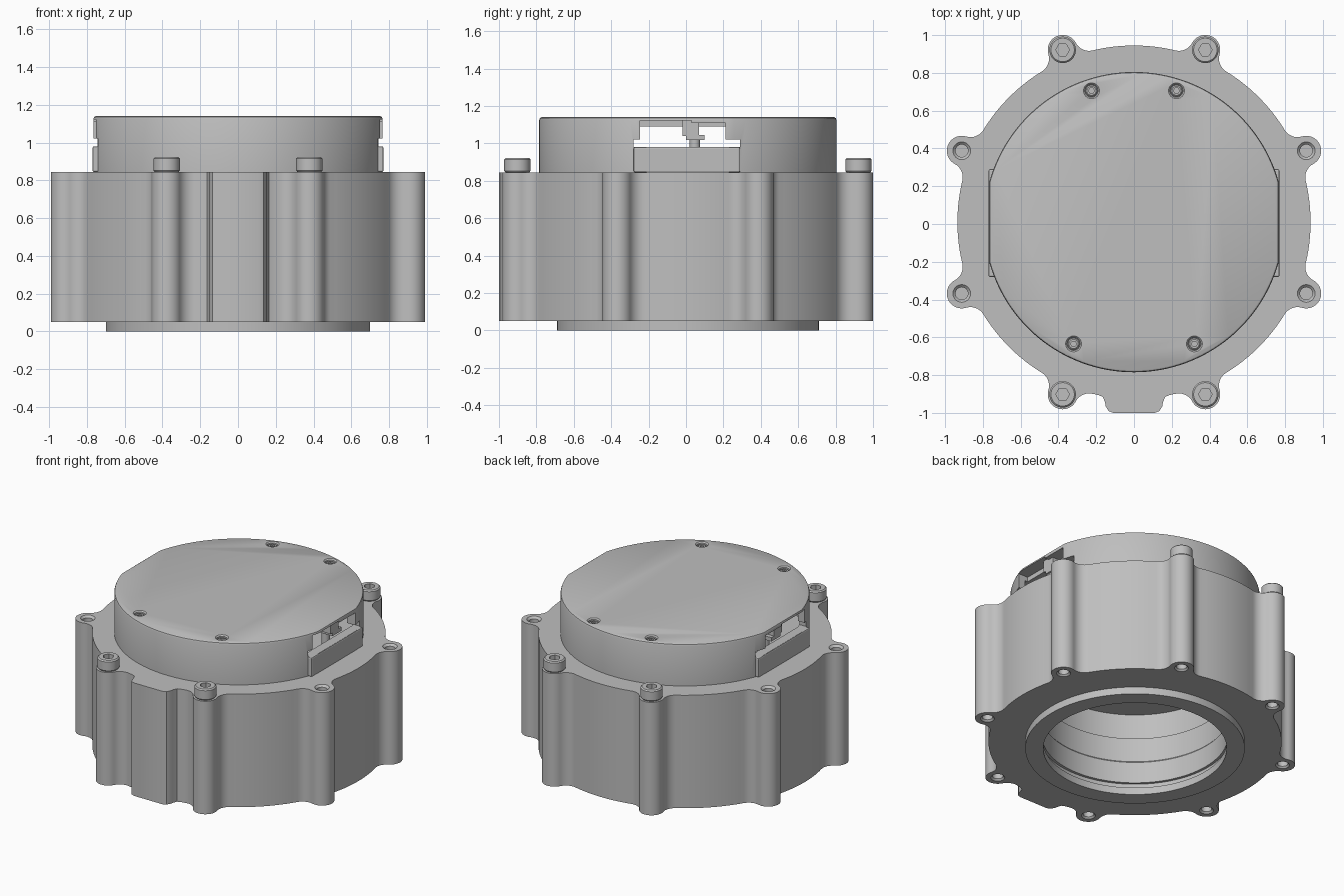
import bpy, bmesh, math
from math import pi, cos, sin, acos, atan2

cube = bpy.data.objects.get("Cube")
if cube:
    bpy.data.objects.remove(cube, do_unlink=True)

CY = 0.01          # centre of the round parts along y
TOP, CAP_TOP = 0.845, 1.14

grey = bpy.data.materials.new("metal_grey")
grey.use_nodes = True
grey.diffuse_color = (0.52, 0.52, 0.52, 1)
grey.node_tree.nodes["Principled BSDF"].inputs["Base Color"].default_value = (0.52, 0.52, 0.52, 1)


def circle(n=128):
    return [(cos(2 * pi * i / n), sin(2 * pi * i / n)) for i in range(n)]


def loft(name, outline, rings, loc=(0, CY, 0)):
    """Closed solid: the outline repeated at each (scale, z) ring."""
    bm = bmesh.new()
    loops = [[bm.verts.new((x * s, y * s, z)) for x, y in outline] for s, z in rings]
    n = len(outline)
    for low, high in zip(loops, loops[1:]):
        for i in range(n):
            j = (i + 1) % n
            bm.faces.new((low[i], low[j], high[j], high[i]))
    bm.faces.new(loops[0][::-1])
    bm.faces.new(loops[-1])
    bmesh.ops.recalc_face_normals(bm, faces=bm.faces)
    mesh = bpy.data.meshes.new(name)
    bm.to_mesh(mesh)
    bm.free()
    mesh.materials.append(grey)
    obj = bpy.data.objects.new(name, mesh)
    obj.location = loc
    bpy.context.collection.objects.link(obj)
    return obj


def box(name, x0, x1, y0, y1, z0, z1):
    return loft(name, [(x0, y0), (x1, y0), (x1, y1), (x0, y1)], [(1, z0), (1, z1)], (0, 0, 0))


def activate(obj):
    bpy.ops.object.select_all(action='DESELECT')
    obj.select_set(True)
    bpy.context.view_layer.objects.active = obj


def combine(obj, other, operation='DIFFERENCE'):
    mod = obj.modifiers.new("combine", 'BOOLEAN')
    mod.operation, mod.solver, mod.object = operation, 'EXACT', other
    activate(obj)
    bpy.ops.object.modifier_apply(modifier=mod.name)
    bpy.data.objects.remove(other, do_unlink=True)


def smooth(obj):
    activate(obj)
    bpy.ops.object.shade_smooth_by_angle(angle=math.radians(30))


def copies(obj, places):
    for x, y in places:
        dup = obj.copy()
        dup.location = (x, y, obj.location.z)
        bpy.context.collection.objects.link(dup)


# Housing outline: circle with eight filleted lugs and a front tab
R, LUG_D, LUG_R, FIL = 0.935, 0.987, 0.079, 0.08
a = acos(((R + FIL) ** 2 + LUG_D ** 2 - (LUG_R + FIL) ** 2) / (2 * LUG_D * (R + FIL)))
fx, fy = (R + FIL) * cos(a), -(R + FIL) * sin(a)
b = atan2(-fy, LUG_D - fx)


def arc(cx, cy, r, start, end, n):
    return [(cx + r * cos(start + (end - start) * i / n),
             cy + r * sin(start + (end - start) * i / n)) for i in range(n + 1)]


half = arc(fx, fy, FIL, pi - a, b, 8) + arc(LUG_D, 0, LUG_R, b - pi, 0, 12)[1:]
lug = half + [(x, -y) for x, y in half[-2::-1]]
tab = [(0.11, -1.01), (0.135, -1.0), (0.15, -0.975), (0.153, -0.955), (0.165, -0.925), (0.19, -0.915)]

outline, lugs = [], []
for k in range(8):
    t = pi / 8 + k * pi / 4
    outline += [(x * cos(t) - y * sin(t), x * sin(t) + y * cos(t)) for x, y in lug]
    lugs.append((LUG_D * cos(t), LUG_D * sin(t) + CY))
    if k == 5:
        outline += [(-x, y) for x, y in tab[::-1]] + tab
    else:
        outline += arc(0, 0, R, t + a, t + pi / 4 - a, 12)[1:-1]

# Housing with bottom spigot and stepped bore
housing = loft("housing", outline, [(1, 0.05), (1, TOP)])
combine(housing, loft("spigot", circle(), [(0.70, 0), (0.70, 0.1)]), 'UNION')
combine(housing, loft("bore", circle(), [
    (0.585, -0.1), (0.585, 0.05), (0.61, 0.05), (0.61, 0.09), (0.592, 0.09),
    (0.592, 0.24), (0.6, 0.25), (0.6, 0.42), (0.61, 0.42), (0.61, 0.6)]))

# Lug holes, chamfered at both ends
for x, y in lugs:
    combine(housing, loft("lower_hole", circle(24), [
        (0.055, 0.04), (0.034, 0.061), (0.034, 0.4)], (x, y, 0)))
    combine(housing, loft("upper_hole", circle(24), [
        (0.033, TOP - 0.12), (0.033, TOP - 0.014), (0.055, TOP + 0.008)], (x, y, 0)))
smooth(housing)

# Socket head bolts in the front and back lugs
bolted = [p for p in lugs if abs(p[0]) < 0.6]
bolt = loft("bolt", circle(40), [
    (0.03, -0.1), (0.03, 0), (0.064, 0), (0.07, 0.008), (0.07, 0.07), (0.062, 0.078)],
    (*bolted[0], TOP))
combine(bolt, loft("socket", circle(6), [(0.036, 0.038), (0.036, 0.1)], (*bolted[0], TOP)))
smooth(bolt)
copies(bolt, bolted[1:])


# Cap: round shell with two flat sides and a softened top edge
def flattened(r, flat):
    edge = acos(flat / r)
    right = arc(0, 0, r, edge, pi - edge, 60)
    return right + [(-x, -y) for x, y in right]


cap = loft("cap", flattened(0.795, 0.766), [
    (1, TOP), (1, CAP_TOP - 0.016), (0.995, CAP_TOP - 0.005), (0.984, CAP_TOP)])
combine(cap, loft("cap_cavity", flattened(0.745, 0.70), [(1, 0.87), (1, 1.09)]))

# Side windows: a wide slot below a divided opening
combine(cap, box("slot", -0.9, 0.9, -0.28, 0.29, 0.98, 1.022))
for s in (-1, 1):
    x0, x1 = sorted((s * 0.68, s * 0.9))
    combine(cap, box("window_front", x0, x1, -0.245, 0.03, 1.01, 1.122))
    combine(cap, box("window_back", x0, x1, 0.02, 0.21, 1.01, 1.11))

# Countersunk cap screws
screw_places = [(-0.225, 0.705), (0.225, 0.705), (-0.32, -0.635), (0.32, -0.635)]
for x, y in screw_places:
    combine(cap, loft("recess", circle(32), [
        (0.034, CAP_TOP - 0.03), (0.034, CAP_TOP - 0.008), (0.05, CAP_TOP + 0.008)], (x, y, 0)))
smooth(cap)
screw = loft("cap_screw", circle(32), [(0.031, 0), (0.031, 0.014), (0.024, 0.02)],
             (*screw_places[0], CAP_TOP - 0.032))
combine(screw, loft("screw_socket", circle(6), [(0.016, 0.008), (0.016, 0.05)],
                    (*screw_places[0], CAP_TOP - 0.032)))
smooth(screw)
copies(screw, screw_places[1:])

# Sill plates, dividers and pins inside each window
for side, s in (("left", 1), ("right", -1)):
    x0, x1 = sorted((s * 0.705, s * 0.77))
    sill = box(side + "_sill", x0, x1, -0.28, 0.29, TOP, 0.98)
    bev = sill.modifiers.new("round_corners", 'BEVEL')
    bev.width, bev.segments = 0.008, 2
    x0, x1 = sorted((s * 0.56, s * 0.735))
    box(side + "_divider", x0, x1, -0.02, 0.07, 1.04, 1.125)
    box(side + "_divider_foot", x0, x1, 0.0, 0.1, 1.018, 1.045)
    pin = loft(side + "_pin", circle(20), [(0.028, 0.865), (0.028, 1.03)], (s * 0.65, 0.047, 0))
    smooth(pin)
